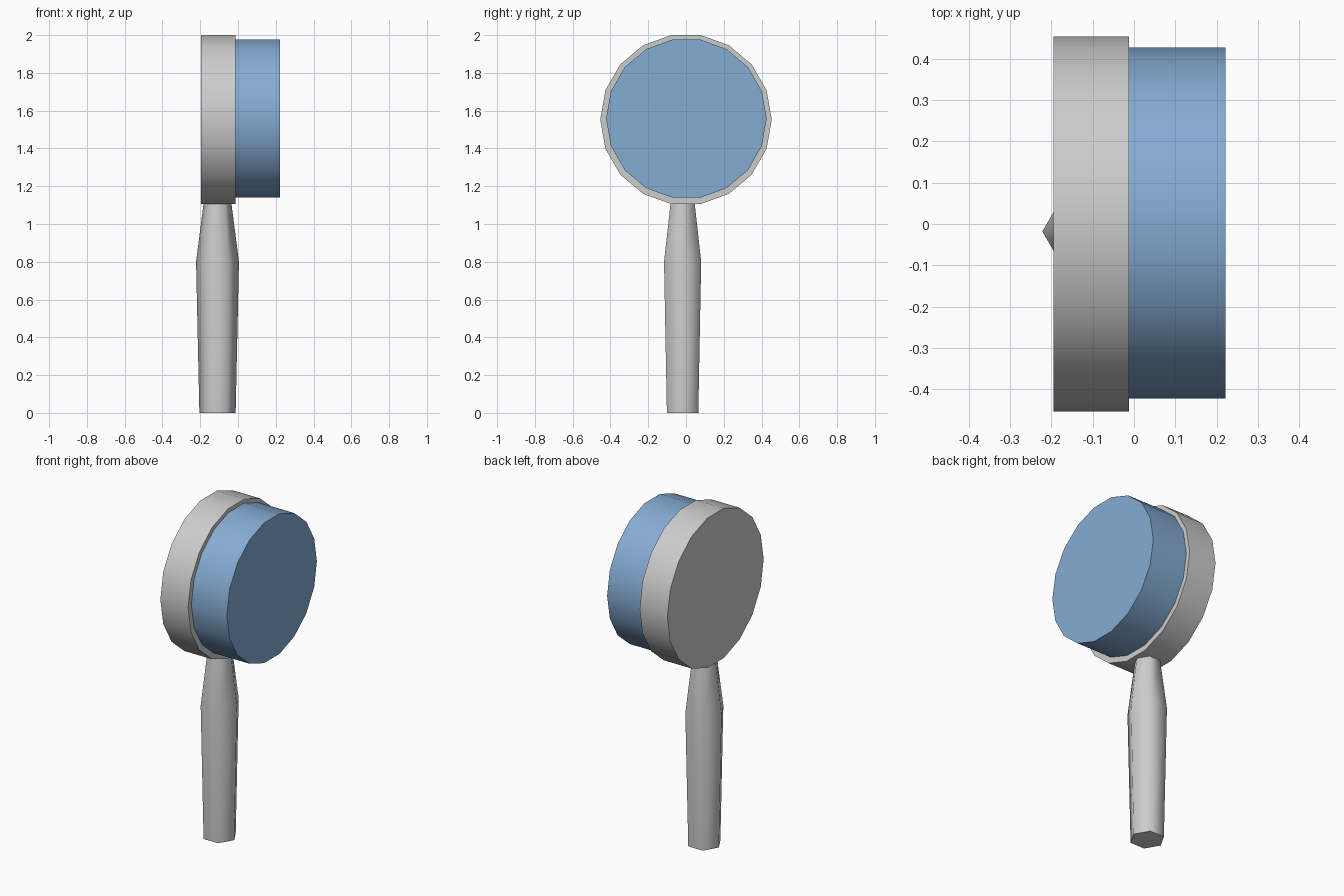
import bpy, bmesh, math
from mathutils import Vector

if "Cube" in bpy.data.objects:
    bpy.data.objects.remove(bpy.data.objects["Cube"])


def material(name, rgb):
    m = bpy.data.materials.new(name)
    m.diffuse_color = (*rgb, 1)
    m.use_nodes = True
    m.node_tree.nodes["Principled BSDF"].inputs["Base Color"].default_value = m.diffuse_color
    return m


grey = material("light grey", (0.60, 0.61, 0.60))
blue = material("soft blue", (0.235, 0.413, 0.658))


def lathe(name, sections, sides, place, mat):
    """Loft capped n-gon rings; sections = (position along axis, radius)."""
    bm = bmesh.new()
    rings = []
    for pos, r in sections:
        rings.append([bm.verts.new(place(pos, r * math.cos(a), r * math.sin(a)))
                      for a in (2 * math.pi * i / sides for i in range(sides))])
    for lo, hi in zip(rings, rings[1:]):
        for i in range(sides):
            j = (i + 1) % sides
            bm.faces.new((lo[i], lo[j], hi[j], hi[i]))
    bm.faces.new(rings[0][::-1])
    bm.faces.new(rings[-1])
    bmesh.ops.recalc_face_normals(bm, faces=bm.faces)
    mesh = bpy.data.meshes.new(name)
    bm.to_mesh(mesh)
    bm.free()
    mesh.materials.append(mat)
    obj = bpy.data.objects.new(name, mesh)
    bpy.context.collection.objects.link(obj)
    # Smooth sides, sharp end caps
    bpy.ops.object.select_all(action='DESELECT')
    obj.select_set(True)
    bpy.context.view_layer.objects.active = obj
    bpy.ops.object.shade_smooth_by_angle(angle=math.radians(65))
    return obj


def along_x(cy, cz):
    return lambda p, u, v: Vector((p, cy + u, cz + v))


def along_z(cx, cy):
    return lambda p, u, v: Vector((cx + u, cy + v, p))


# Round head: backing disc and slightly smaller front pad
lathe("head_disc", [(-0.195, 0.454), (-0.012, 0.454)], 18, along_x(0, 1.553), grey)
lathe("head_pad", [(-0.012, 0.425), (0.222, 0.425)], 18, along_x(0.002, 1.558), blue)

# Six-sided handle, swelling then tapering into the head
lathe("handle", [(0, 0.096), (0.80, 0.1135), (1.13, 0.071)], 6,
      along_z(-0.1085, -0.018), grey)
